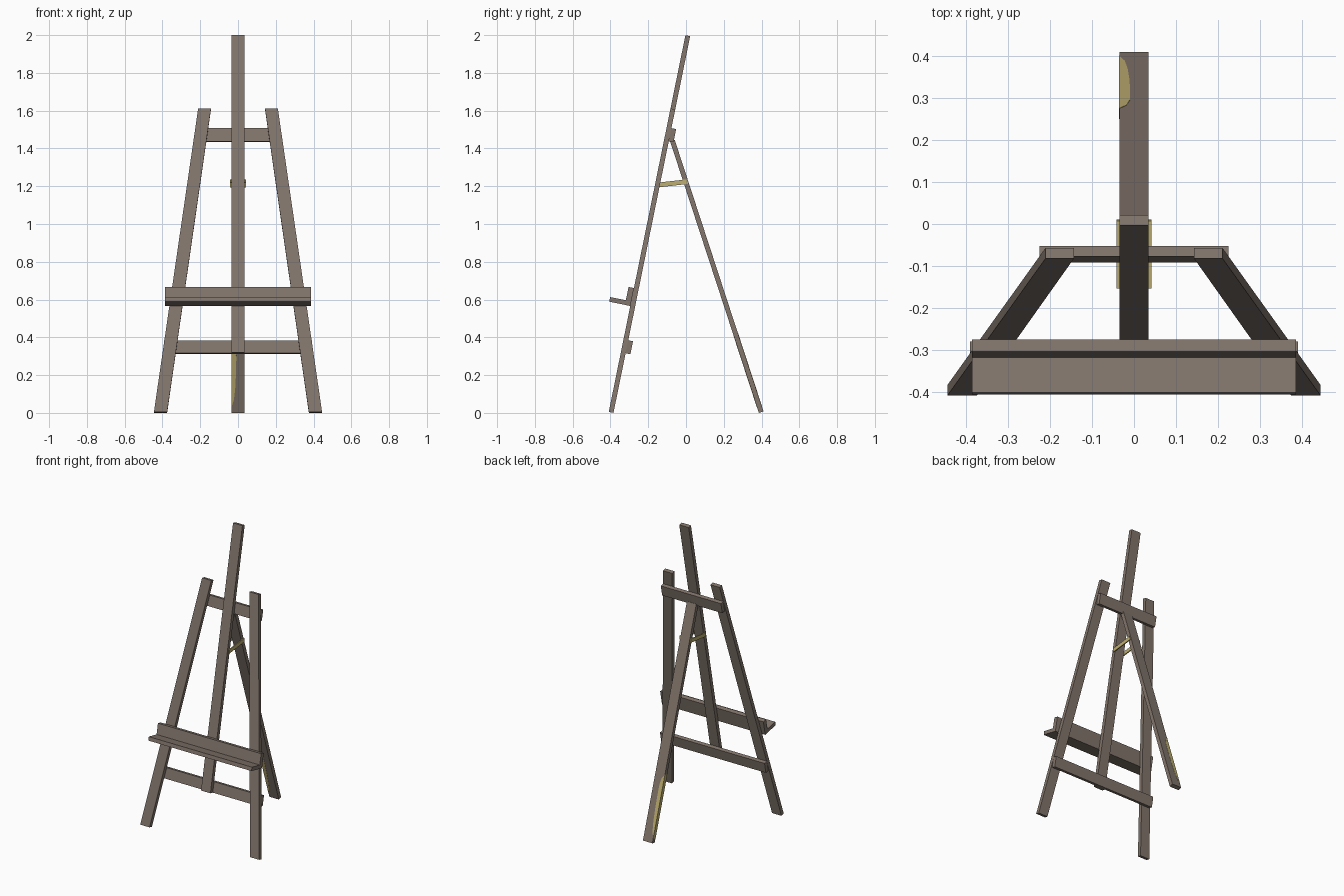
import bpy, bmesh, math
from mathutils import Vector

if "Cube" in bpy.data.objects:
    bpy.data.objects.remove(bpy.data.objects["Cube"])


def material(name, rgb):
    m = bpy.data.materials.new(name)
    m.diffuse_color = (*rgb, 1)
    m.use_nodes = True
    m.node_tree.nodes["Principled BSDF"].inputs["Base Color"].default_value = m.diffuse_color
    return m


wood = material("grey_brown_wood", (0.225, 0.18, 0.15))
brass = material("dull_brass", (0.52, 0.43, 0.17))


def board(name, outline, w0, w1, frame, mat, mirror=False):
    """Extrude an (across, along) outline from depth w0 to w1 in a leaning frame."""
    origin, tilt = frame
    along = Vector((0, math.sin(tilt), math.cos(tilt)))
    back = Vector((0, math.cos(tilt), -math.sin(tilt)))
    bm = bmesh.new()
    rings = [[bm.verts.new(origin + Vector((u, 0, 0)) + along * v + back * w)
              for u, v in outline] for w in (w0, w1)]
    n = len(outline)
    bm.faces.new(rings[0])
    bm.faces.new(rings[1][::-1])
    for i in range(n):
        j = (i + 1) % n
        bm.faces.new((rings[0][i], rings[1][i], rings[1][j], rings[0][j]))
    bmesh.ops.recalc_face_normals(bm, faces=bm.faces)
    mesh = bpy.data.meshes.new(name)
    bm.to_mesh(mesh)
    bm.free()
    mesh.materials.append(mat)
    obj = bpy.data.objects.new(name, mesh)
    bpy.context.collection.objects.link(obj)
    if mirror:
        obj.modifiers.new("mirror", 'MIRROR').use_axis[0] = True
    return obj


def rect(half, v0, v1):
    return [(-half, v0), (half, v0), (half, v1), (-half, v1)]


T = 0.0128  # half thickness of the boards
front = (Vector((0, -0.397, 0.0)), 0.2008)
rear = (Vector((0, 0.398, 0.004)), -0.316)
strut = (Vector((0, -0.152, 1.206)), 1.457)

# Splayed front legs with level ends
board("front_leg", [(0.375, 0.003), (0.445, 0.003), (0.211, 1.642), (0.143, 1.642)],
      -T, T, front, wood, mirror=True)

# Central mast
board("mast", rect(0.035, 0.325, 2.038), -T, T, front, wood)

# Crossbars behind the legs
board("upper_crossbar", rect(0.225, 1.470, 1.541), T, 3 * T, front, wood)
board("lower_crossbar", rect(0.391, 0.325, 0.395), T, 3 * T, front, wood)

# Canvas ledge: shelf and its back plate
board("ledge_shelf", rect(0.386, 0.575, 0.600), -0.127, -T, front, wood)
board("ledge_back_plate", rect(0.386, 0.600, 0.672), -0.042, -T, front, wood)

# Rear prop leg
board("rear_leg", rect(0.035, 0, 1.512), -T, T, rear, wood)

# Rounded brass patch on one edge of the rear leg
patch = [(-0.0355, 0.03), (-0.022, 0.07), (-0.015, 0.13), (-0.011, 0.21),
         (-0.009, 0.30), (-0.010, 0.37), (-0.018, 0.41), (-0.0355, 0.435)]
board("rear_leg_patch", patch, -T - 0.001, T + 0.001, rear, brass)

# Pair of brass struts joining mast and rear leg
board("brass_strut", [(0.035, 0), (0.042, 0), (0.042, 0.162), (0.035, 0.162)],
      -0.0125, 0.0125, strut, brass, mirror=True)
